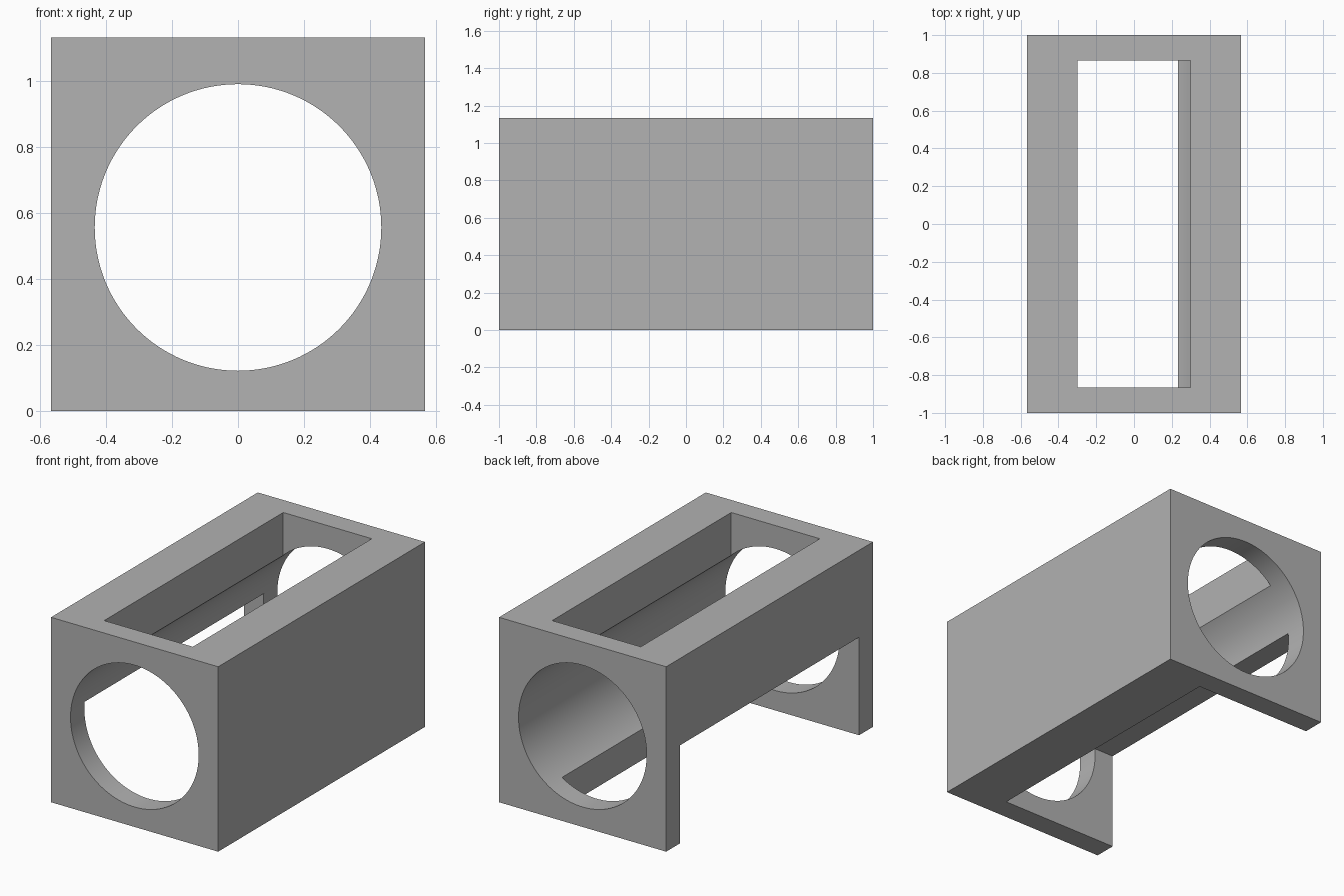
import bpy
import math

default = bpy.data.objects.get("Cube")
if default:
    bpy.data.objects.remove(default, do_unlink=True)

WIDTH, LENGTH, HEIGHT = 1.132, 2.0, 1.132
BORE_RADIUS, BORE_Z = 0.434, 0.556
INNER_Y = 0.866        # inside face of both end walls

grey = bpy.data.materials.new("grey")
grey.use_nodes = True
colour = (0.445, 0.445, 0.445, 1.0)
grey.diffuse_color = colour
grey.node_tree.nodes["Principled BSDF"].inputs["Base Color"].default_value = colour


def box(name, low, high):
    """Axis-aligned box between two corners."""
    centre = [(a + b) / 2 for a, b in zip(low, high)]
    bpy.ops.mesh.primitive_cube_add(size=1, location=centre)
    obj = bpy.context.object
    obj.name = name
    obj.scale = [b - a for a, b in zip(low, high)]
    bpy.ops.object.transform_apply(location=True, rotation=True, scale=True)
    obj.data.materials.append(grey)
    return obj


def cut(target, cutter):
    """Subtract the cutter from the target, then remove it."""
    cutter.hide_render = True
    mod = target.modifiers.new(cutter.name, "BOOLEAN")
    mod.operation = "DIFFERENCE"
    mod.solver = "EXACT"
    mod.object = cutter
    bpy.ops.object.select_all(action="DESELECT")
    bpy.context.view_layer.objects.active = target
    target.select_set(True)
    bpy.ops.object.modifier_apply(modifier=mod.name)
    bpy.data.objects.remove(cutter, do_unlink=True)


# Solid block
housing = box("housing", (-WIDTH / 2, -LENGTH / 2, 0), (WIDTH / 2, LENGTH / 2, HEIGHT))

# Round bore along the whole length
bpy.ops.mesh.primitive_cylinder_add(vertices=128, radius=BORE_RADIUS, depth=LENGTH + 1,
                                    location=(0, 0, BORE_Z), rotation=(math.pi / 2, 0, 0))
bore = bpy.context.object
bore.name = "bore_cutter"
bore.data.materials.append(grey)
cut(housing, bore)

# Slot in the top, down into the bore
cut(housing, box("top_slot_cutter", (-0.3, -INNER_Y, 0.7), (0.3, INNER_Y, HEIGHT + 0.2)))

# Opening through the lower right side and the underside
cut(housing, box("lower_opening_cutter", (-WIDTH, -INNER_Y, -0.2), (0.233, INNER_Y, 0.6)))

# Smooth bore, crisp edges
housing.select_set(True)
bpy.context.view_layer.objects.active = housing
bpy.ops.object.shade_smooth_by_angle(angle=math.radians(25))
